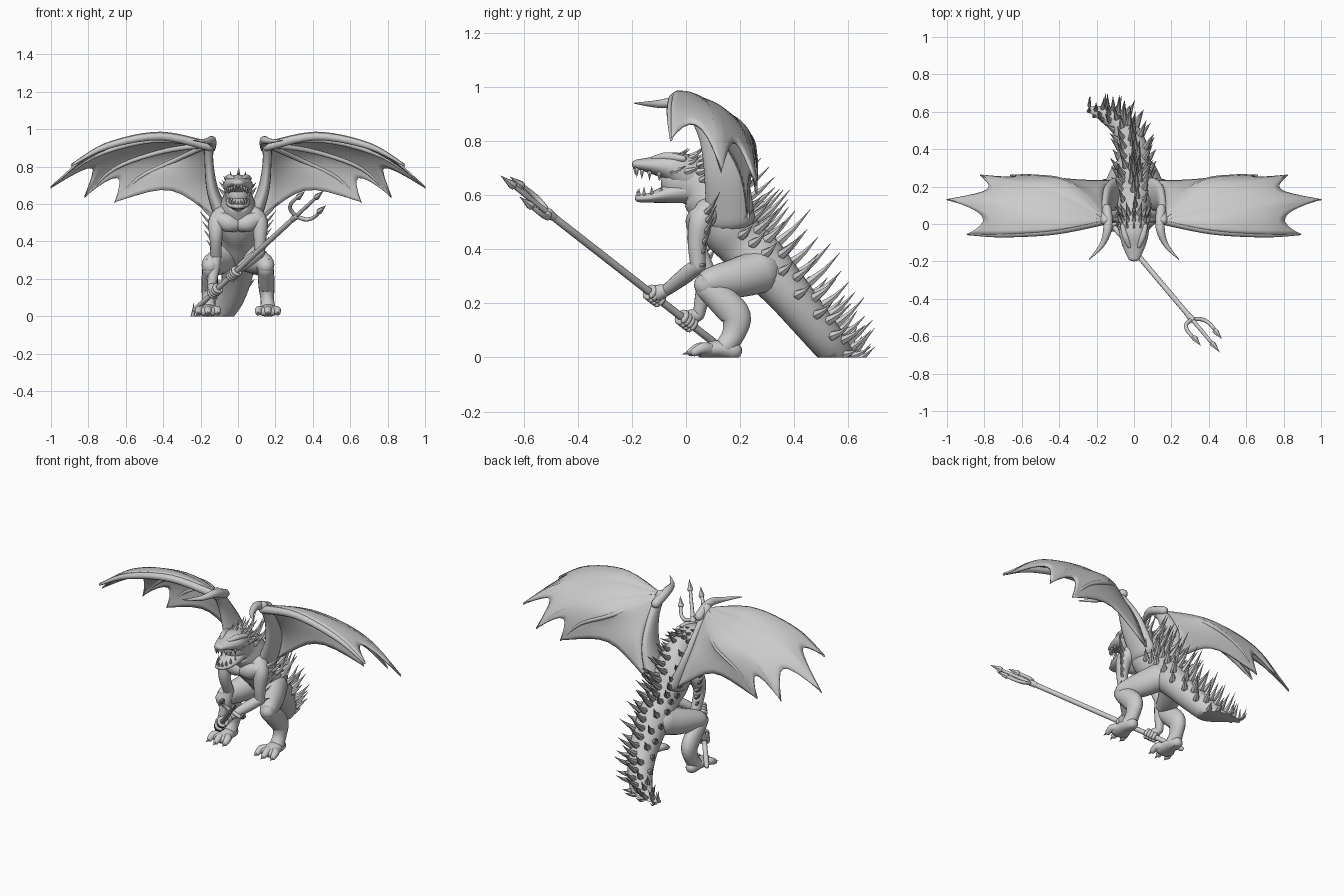
import bpy
import bmesh
import math
import random
from mathutils import Vector

random.seed(4)
cube = bpy.data.objects.get("Cube")
if cube:
    bpy.data.objects.remove(cube, do_unlink=True)

grey = bpy.data.materials.new("plain_grey")
grey.use_nodes = True
grey.diffuse_color = (.6, .6, .6, 1)
grey.node_tree.nodes["Principled BSDF"].inputs["Base Color"].default_value = (.6, .6, .6, 1)

X, Y, Z = Vector((1, 0, 0)), Vector((0, 1, 0)), Vector((0, 0, 1))


# --- helpers -------------------------------------------------------------
def curve_point(points, t):
    """Catmull-Rom point of any dimension at t in 0..1."""
    last = len(points) - 1
    i = min(int(t * last), last - 1)
    u = t * last - i
    a, b, c, d = (points[max(0, min(last, k))] for k in range(i - 1, i + 3))
    return [q + .5 * u * (r - p + u * (2 * p - 5 * q + 4 * r - s + u * (3 * (q - r) + s - p)))
            for p, q, r, s in zip(a, b, c, d)]


def finish(bm, name, mirrored=False, thickness=0):
    """Cut the mesh at the ground, then make one object or a left and right pair."""
    bmesh.ops.remove_doubles(bm, verts=bm.verts, dist=.0002)
    if min(v.co.z for v in bm.verts) < 0:
        bmesh.ops.bisect_plane(bm, geom=bm.verts[:] + bm.edges[:] + bm.faces[:],
                               plane_co=(0, 0, 0), plane_no=(0, 0, -1), clear_outer=True)
        bmesh.ops.holes_fill(bm, edges=[e for e in bm.edges if e.is_boundary])
    for prefix in ("left_", "right_") if mirrored else ("",):
        if prefix == "right_":
            for v in bm.verts:
                v.co.x *= -1
        bmesh.ops.recalc_face_normals(bm, faces=bm.faces)
        mesh = bpy.data.meshes.new(prefix + name)
        bm.to_mesh(mesh)
        mesh.materials.append(grey)
        ob = bpy.data.objects.new(prefix + name, mesh)
        bpy.context.collection.objects.link(ob)
        if thickness:
            solid = ob.modifiers.new("thickness", "SOLIDIFY")
            solid.thickness, solid.offset = thickness, 0
        bpy.ops.object.select_all(action="DESELECT")
        ob.select_set(True)
        bpy.context.view_layer.objects.active = ob
        bpy.ops.object.shade_smooth_by_angle(angle=math.radians(50))
    bm.free()


def frames(points, ref, steps):
    """Centre, side, normal, tangent and two radii along a path."""
    full = [tuple(p) if len(p) == 5 else (*p, p[3]) for p in points]
    count = (len(full) - 1) * steps
    rows = [curve_point(full, i / count) for i in range(count + 1)]
    centres = [Vector(r[:3]) for r in rows]
    result = []
    for i, row in enumerate(rows):
        tan = (centres[min(i + 1, count)] - centres[max(i - 1, 0)]).normalized()
        side = (ref - tan * tan.dot(ref)).normalized()
        result.append((centres[i], side, side.cross(tan), tan, max(row[3], .001), max(row[4], .001)))
    return result


def add_tube(bm, points, ref=X, steps=5, sides=14):
    """Loft oval sections along a path, with rounded ends."""
    sections = [(*f, 1) for f in frames(points, ref, steps)]

    def cap(section, sign):
        c, s, n, t, rw, rd, _ = section
        angles = [math.radians(a) for a in (30, 60, 90)]
        return [(c + t * sign * min(rw, rd) * math.sin(a), s, n, t, rw, rd, max(math.cos(a), 0))
                for a in angles]

    sections = cap(sections[0], -1)[::-1] + sections + cap(sections[-1], 1)
    turns = [math.tau * k / sides for k in range(sides)]
    rings = [[bm.verts.new(c + (s * math.cos(a) * rw + n * math.sin(a) * rd) * f) for a in turns]
             for c, s, n, t, rw, rd, f in sections]
    for low, high in zip(rings, rings[1:]):
        for k in range(sides):
            j = (k + 1) % sides
            bm.faces.new((low[k], low[j], high[j], high[k]))


def tube(name, *points, ref=X, mirrored=False, **options):
    bm = bmesh.new()
    add_tube(bm, points, ref, **options)
    finish(bm, name, mirrored)


def add_spike(bm, base, direction, length, radius, bend=Vector()):
    """Curved, pointed spike."""
    d = direction.normalized()
    ref = X if abs(d.x) < .8 else Y
    path = [(*(base + d * length * t + bend * length * t * t), radius * (1 - t)) for t in (0, .5, 1)]
    add_tube(bm, path, ref, steps=2, sides=6)


# --- body and tail -------------------------------------------------------
spine = [(0, -.03, .66, .065, .08), (0, .05, .64, .075, .095), (0, .115, .56, .105, .105),
         (0, .16, .48, .105, .105), (0, .21, .42, .088, .097), (0, .27, .36, .097, .10),
         (0, .36, .26, .088, .085), (-.02, .45, .15, .075, .075), (-.065, .53, .05, .066, .066),
         (-.14, .58, -.015, .052, .052), (-.24, .61, -.03, .034, .034), (-.38, .6, -.03, .018, .018)]
tube("body_and_tail", *spine, sides=24)
tube("chest_muscle", (.02, .045, .49, .04, .04), (.055, .04, .5, .05, .042),
     (.1, .055, .52, .042, .045), ref=Z, mirrored=True)

# --- spikes down the back and tail ---------------------------------------
bm = bmesh.new()
back = frames(spine, X, 3)
for i, (c, side, normal, tan, rw, rd) in enumerate(back[3:], 3):
    fade = max(.42, min(1, .5 + .07 * i, 1 - (i - 22) * .055))
    for row in (-2, 0, 2) if i % 2 else (-1, -.2, 1):
        a = math.radians(90 + row * 36 + random.uniform(-9, 9))
        out = side * math.cos(a) * rw + normal * math.sin(a) * rd
        lean = Vector((random.uniform(-.12, .12), .55, .25))
        size = fade * (.135 - .03 * abs(row)) * random.uniform(.8, 1.1)
        add_spike(bm, c + out * .93, out.normalized() * .75 + lean, size, .018 * fade + .002, Z * .25)
finish(bm, "back_spikes")

# --- head ----------------------------------------------------------------
tube("upper_jaw", (0, .02, .67, .07, .08), (0, -.05, .702, .078, .058), (0, -.12, .71, .06, .033),
     (0, -.182, .714, .032, .018), sides=20)
tube("lower_jaw", (0, .02, .62, .06, .05), (0, -.06, .606, .064, .036), (0, -.13, .591, .052, .019),
     (0, -.175, .588, .032, .014), sides=20)
tube("brow", (.025, -.12, .735, .01), (.045, -.07, .742, .017), (.062, -.01, .735, .012), mirrored=True)
bm = bmesh.new()
for k in range(-4, 5):
    a = k * .33
    x, y = math.sin(a), -.07 - .118 * math.cos(a)
    add_spike(bm, Vector((.054 * x, y, .7 - .022 * abs(x))), -Z, .026, .009)
    add_spike(bm, Vector((.048 * x, y + .008, .596 + .016 * abs(x))), Z, .024, .008)
finish(bm, "teeth")
bm = bmesh.new()
for y in (-.05, 0, .05):
    for k in range(-3, 4):
        a = k * .42
        base = Vector((.066 * math.sin(a), y, .665 + .07 * math.cos(a)))
        way = Vector((math.sin(a) * .5, .9, .3 * math.cos(a) + .1))
        add_spike(bm, base, way, random.uniform(.055, .08), .015, Z * .2)
finish(bm, "mane_spikes")

# --- legs and feet -------------------------------------------------------
tube("thigh", (.05, .28, .32, .072, .082), (.1, .19, .295, .065, .074), (.14, .1, .28, .053, .057),
     (.148, .075, .268, .046), mirrored=True, sides=18)
tube("shin", (.148, .08, .255, .043, .046), (.15, .135, .21, .044, .056), (.153, .185, .15, .042, .056),
     (.157, .175, .085, .036, .043), (.16, .145, .04, .042, .038), mirrored=True, sides=18)
tube("foot", (.16, .175, .025, .033), (.16, .12, .032, .046, .033), (.16, .06, .024, .056, .026),
     mirrored=True)
toes, claws = bmesh.new(), bmesh.new()
for k in (-1, 0, 1):
    reach = .012 * abs(k)
    x = .16 + k * .048
    add_tube(toes, [(.16 + k * .025, .09, .03, .024), (x, .05 + reach, .034, .021),
                    (x + k * .004, .02 + reach, .02, .016)])
    add_spike(claws, Vector((x + k * .004, .02 + reach, .022)), Vector((k * .1, -1, -.3)), .035, .013)
finish(toes, "toes", True)
finish(claws, "toe_claws", True)

# --- trident -------------------------------------------------------------
butt, fork = Vector((-.23, .13, .035)), Vector((.31, -.51, .535))
along = (fork - butt).normalized()
across = Vector((.115, .04, -.08))
across = (across - along * across.dot(along)).normalized()
tube("trident_shaft", (*butt, .014), (*fork, .014), sides=12)
tube("trident_collar", (*(fork - along * .03), .016), (*fork, .018), sides=12)
bm = bmesh.new()
for k, length in ((-1, .17), (0, .26), (1, .17)):
    path = [fork + across * k * w + along * length * t
            for w, t in ((0, 0), (.052, .12), (.074, .4), (.07, .82))]
    add_tube(bm, [(*p, .012 - .001 * i) for i, p in enumerate(path)], Z, sides=8)
    add_spike(bm, path[-1] - along * .012, along, .045 + length * .08, .017)
finish(bm, "trident_prongs")

# --- arms, hands and fingers ---------------------------------------------
for name, sx, elbow, grip in (("left", 1, (.115, .045, .34), .615), ("right", -1, (-.118, .08, .32), .8)):
    hand = fork.lerp(butt, grip)
    wrist = hand + Vector((sx * .02, .045, .022))
    ex, ey, ez = elbow
    tube(name + "_upper_arm", (sx * .085, .08, .54, .05), (sx * .115, .055, .5, .045),
         (sx * .118, .04, .42, .034), (ex, ey, ez, .029))
    middle = Vector(elbow).lerp(wrist, .4)
    tube(name + "_forearm", (ex, ey, ez, .029), (*middle, .03), (*wrist, .022), ref=Z)
    tube(name + "_hand", (*wrist, .022), (*(hand + Vector((sx * .012, .015, .012))), .03, .026),
         (*hand, .026), ref=Z)
    up = along.cross(across)
    fingers = bmesh.new()
    for k in range(4):
        centre = hand + along * (k - 1.5) * .017
        ring = [centre + (across * math.cos(a) + up * math.sin(a)) * .022
                for a in [math.tau * j / 8 for j in range(8)]]
        add_tube(fingers, [(*p, .0105) for p in ring], along, steps=2, sides=8)
    finish(fingers, name + "_fingers")
    # spikes on the outside of the arm
    bm = bmesh.new()
    for k in range(5):
        p = Vector((sx * .13, .07, .53)).lerp(Vector(elbow), k / 5)
        add_spike(bm, p, Vector((sx * .7, .45, .35)), .11 - .012 * k, .015, Z * .35)
    for k in range(4):
        p = Vector(elbow).lerp(wrist, k / 4) + Vector((sx * .02, .01, 0))
        add_spike(bm, p, Vector((sx * .6, .6, .2)), .03, .01)
    finish(bm, name + "_arm_spikes")

# --- wings ---------------------------------------------------------------
wrist = (.155, .02, .93)
ribs = [[wrist, (.42, -.035, .982), (.7, -.055, .925), (.89, -.055, .81)],
        [wrist, (.45, .065, .955), (.77, .12, .865), (1, .13, .69)],
        [wrist, (.4, .165, .895), (.66, .23, .80), (.82, .26, .64)],
        [wrist, (.34, .215, .845), (.53, .255, .75), (.66, .26, .61)],
        [wrist, (.165, .12, .82), (.15, .205, .67), (.09, .23, .5)]]
bm = bmesh.new()
for first, second in zip(ribs, ribs[1:]):
    columns = []
    for i in range(9):
        v = i / 8
        reach = 1 - .24 * math.sin(math.pi * v) ** .7
        column = []
        for j in range(17):
            t = reach * j / 16
            p = Vector(curve_point(first, t)).lerp(Vector(curve_point(second, t)), v)
            column.append(bm.verts.new(p + Z * .01 * math.sin(math.pi * v) * math.sin(math.pi * t)))
        columns.append(column)
    for left, right in zip(columns, columns[1:]):
        for j in range(16):
            bm.faces.new((left[j], left[j + 1], right[j + 1], right[j]))
finish(bm, "wing_membrane", True, .01)
# finger bones sit under the membrane so the upper side stays smooth
bm = bmesh.new()
for rib, thick in zip(ribs[:4], (.024, .016, .015, .014)):
    add_tube(bm, [(x, y, z - thick * s * .95, thick * s)
                  for (x, y, z), s in zip(rib, (1, .9, .7, .2))], Y, sides=10)
finish(bm, "wing_fingers", True)
tube("wing_arm", (*wrist, .026), (.155, .09, .82, .024, .045), (.135, .145, .67, .032, .08),
     (.075, .165, .51, .045, .092), mirrored=True)
tube("wing_thumb", (.145, .08, .90, .026), (.14, -.02, .94, .024), (.17, -.11, .937, .014),
     (.24, -.19, .94, .002), mirrored=True, sides=10)
